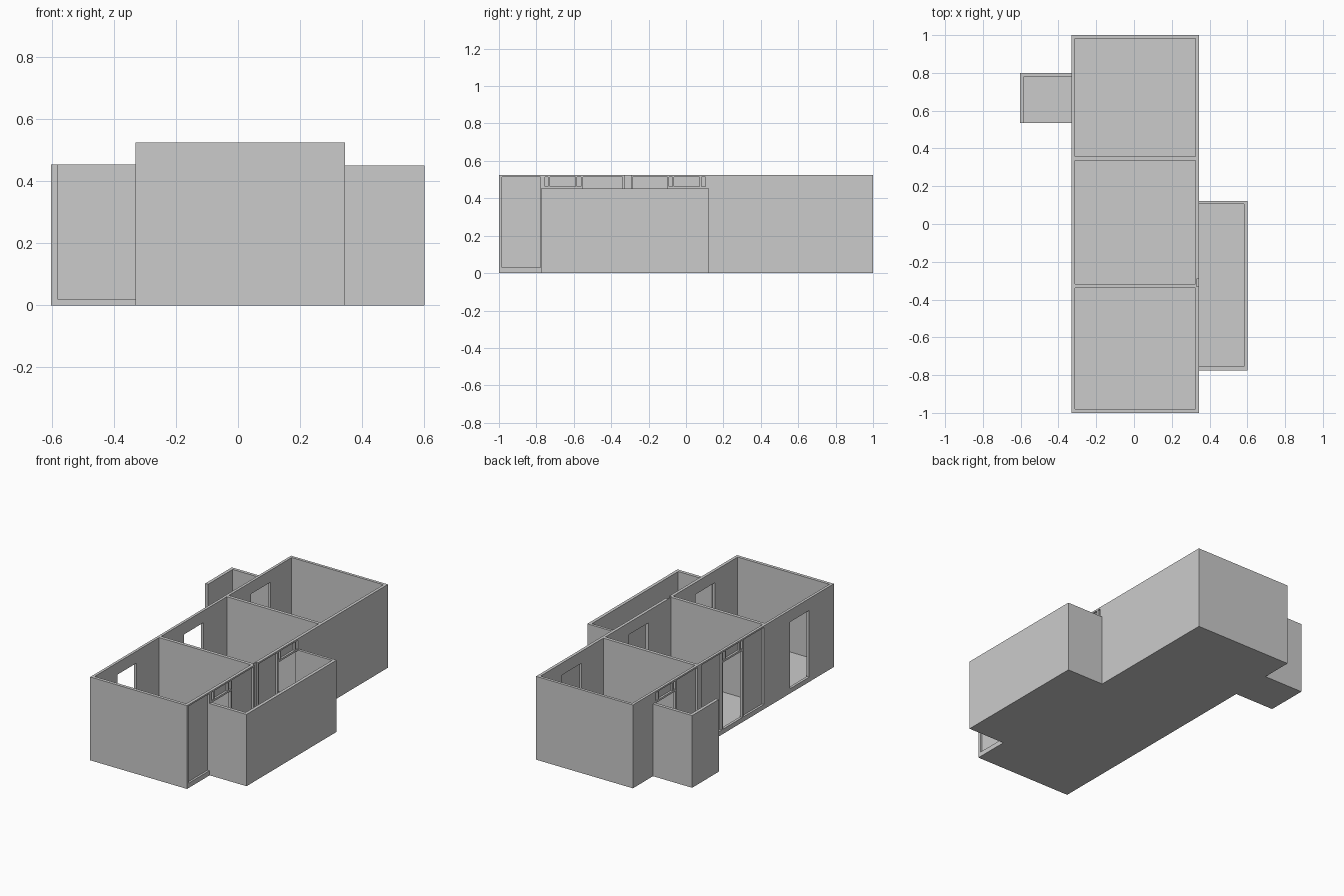
import bpy, bmesh
from mathutils import Matrix, Vector

if "Cube" in bpy.data.objects:
    bpy.data.objects.remove(bpy.data.objects["Cube"])


def boxes(name, spans):
    """One object made of boxes given as (x0, x1, y0, y1, z0, z1)."""
    bm = bmesh.new()
    for x0, x1, y0, y1, z0, z1 in spans:
        centre = Vector((x0 + x1, y0 + y1, z0 + z1)) / 2
        size = Matrix.Diagonal((x1 - x0, y1 - y0, z1 - z0, 1))
        bmesh.ops.create_cube(bm, size=1, matrix=Matrix.Translation(centre) @ size)
    mesh = bpy.data.meshes.new(name)
    bm.to_mesh(mesh)
    bm.free()
    ob = bpy.data.objects.new(name, mesh)
    bpy.context.collection.objects.link(ob)
    return ob


def cut(target, spans):
    """Subtract a set of separate boxes from the target."""
    cutter = boxes("cutter", spans)
    cutter.hide_render = True
    mod = target.modifiers.new("cut", 'BOOLEAN')
    mod.operation, mod.solver, mod.object = 'DIFFERENCE', 'EXACT', cutter
    bpy.context.view_layer.objects.active = target
    bpy.ops.object.modifier_apply(modifier=mod.name)
    bpy.data.objects.remove(cutter)


L, R, H = -0.33, 0.345, 0.525      # outer side walls and wall height
IL, IR = -0.313, 0.326             # inner wall faces
FLOOR, LINTEL = 0.025, 0.45
DEPTH = 0.013                      # recess depth of the panels
DOORS = [(-0.755, -0.562), (-0.09, 0.103), (0.577, 0.77)]

# Main block with three rooms
house = boxes("house_walls", [(L, R, -1, 1, 0, H)])
cut(house, [(IL, IR, a, b, FLOOR, 0.7)
            for a, b in ((-0.98, -0.338), (-0.317, 0.336), (0.357, 0.982))])

# Door openings: the last one on the right is closed by the outer skin
doors = [(L - 0.05, IL + 0.05, a, b, FLOOR + 0.005, LINTEL) for a, b in DOORS]
doors += [(IR - 0.05, R + (0.05 if i < 2 else -0.005), a, b, FLOOR + 0.005, LINTEL)
          for i, (a, b) in enumerate(DOORS)]
cut(house, doors)


# Recessed panels and lintel cells on the outer faces
def recess(side, a, b, z0, z1=0.515):
    if side > 0:
        return (R - DEPTH, R + 0.05, a, b, z0, z1)
    return (L - 0.05, L + DEPTH, a, b, z0, z1)


def lintel_cells(side, a, b):
    cells = ((a, a + 0.018), (a + 0.027, b - 0.03), (b - 0.02, b))
    return [recess(side, p, q, 0.462) for p, q in cells]


panels = []
for side, a, b in ((1, -0.983, -0.777), (1, -0.55, -0.34), (1, -0.285, -0.1),
                   (-1, -0.305, -0.1), (-1, 0.115, 0.315), (-1, 0.357, 0.565)):
    panels.append(recess(side, a, b, 0.03))
for side, i in ((1, 0), (1, 1), (-1, 1), (-1, 2)):
    panels += lintel_cells(side, *DOORS[i])
panels.append(recess(1, -0.33, -0.292, 0.03, 0.6))
cut(house, panels)

# Long gallery on the right: open top, open towards the house
gallery = boxes("side_gallery", [(R, 0.602, -0.775, 0.122, 0, 0.452)])
cut(gallery, [(R - 0.05, 0.582, -0.754, 0.105, 0.02, 0.6)])

# Small porch on the left: back and outer wall only
porch = boxes("small_porch", [(-0.603, L, 0.535, 0.8, 0, 0.455)])
cut(porch, [(-0.583, L + 0.05, 0.4, 0.78, 0.02, 0.6)])
